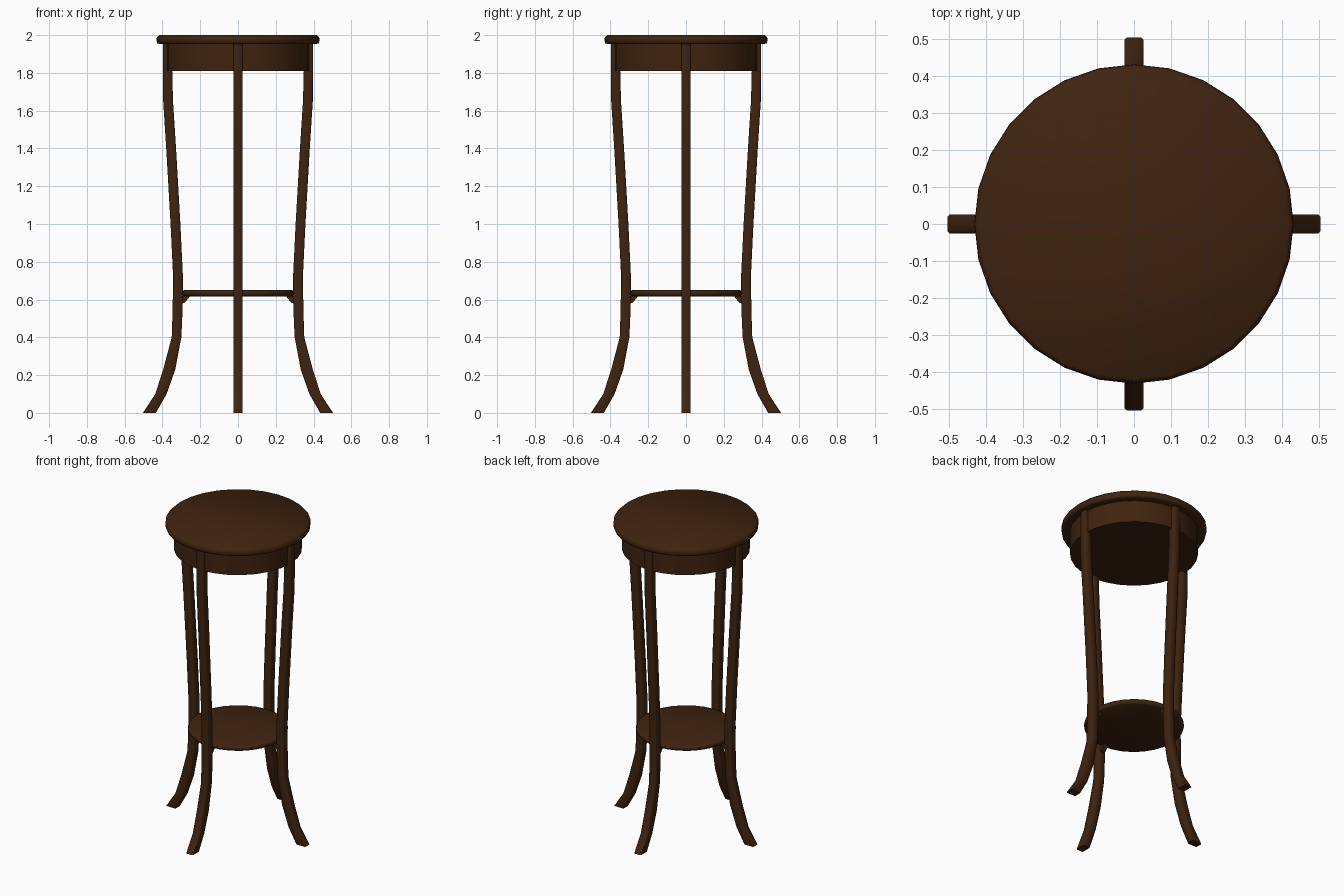
import bpy, bmesh, math
from mathutils import Matrix

if "Cube" in bpy.data.objects:
    bpy.data.objects.remove(bpy.data.objects["Cube"])

wood = bpy.data.materials.new("dark brown wood")
wood.diffuse_color = (0.050, 0.017, 0.005, 1)
wood.use_nodes = True
wood.node_tree.nodes["Principled BSDF"].inputs["Base Color"].default_value = wood.diffuse_color


def finish(bm, name, angle=40):
    bmesh.ops.remove_doubles(bm, verts=bm.verts, dist=1e-5)
    bmesh.ops.recalc_face_normals(bm, faces=bm.faces)
    me = bpy.data.meshes.new(name)
    bm.to_mesh(me)
    bm.free()
    me.materials.append(wood)
    ob = bpy.data.objects.new(name, me)
    bpy.context.collection.objects.link(ob)
    bpy.ops.object.select_all(action='DESELECT')
    bpy.context.view_layer.objects.active = ob
    ob.select_set(True)
    bpy.ops.object.shade_smooth_by_angle(angle=math.radians(angle))
    return ob


def lathe(name, profile, n=28):
    """Turn an (r, z) profile round the z axis with end caps."""
    bm = bmesh.new()
    rings = [[bm.verts.new((r * math.cos(2 * math.pi * i / n),
                            r * math.sin(2 * math.pi * i / n), z))
              for i in range(n)] for r, z in profile]
    bm.faces.new(rings[0])
    bm.faces.new(rings[-1])
    for a, b in zip(rings, rings[1:]):
        for i in range(n):
            j = (i + 1) % n
            bm.faces.new((a[i], a[j], b[j], b[i]))
    return finish(bm, name, 60)


# Round top, solid apron and lower shelf
lathe("table_top", [(0.415, 1.953), (0.428, 1.957), (0.431, 1.97),
                    (0.430, 1.988), (0.418, 2.0)])
lathe("apron", [(0.38, 1.81), (0.38, 1.955)])
lathe("shelf", [(0.285, 0.617), (0.293, 0.622), (0.297, 0.634),
                (0.293, 0.646), (0.283, 0.65)])

# Leg outline stations: height, inner radius, outer radius
STATIONS = [(0, 0.435, 0.503), (0.10, 0.378, 0.438), (0.23, 0.332, 0.396),
            (0.40, 0.300, 0.351), (0.55, 0.293, 0.346), (0.73, 0.292, 0.344),
            (1.0, 0.305, 0.357), (1.4, 0.328, 0.380), (1.65, 0.344, 0.396),
            (1.957, 0.352, 0.398)]
W, C = 0.025, 0.005   # half width and corner chamfer


def leg(name, angle):
    bm = bmesh.new()
    rings = []
    for z, a, b in STATIONS:
        pts = [(a + C, -W), (b - C, -W), (b, -W + C), (b, W - C),
               (b - C, W), (a + C, W), (a, W - C), (a, -W + C)]
        rings.append([bm.verts.new((x, y, z)) for x, y in pts])
    for a, b in zip(rings, rings[1:]):
        for i in range(8):
            j = (i + 1) % 8
            bm.faces.new((a[i], a[j], b[j], b[i]))
    bm.faces.new(rings[0])
    bm.faces.new(rings[-1])
    bm.transform(Matrix.Rotation(angle, 4, 'Z'))
    finish(bm, name, 50)


def bracket(name, angle):
    # small wedge supporting the shelf against the leg
    bm = bmesh.new()
    prof = [(0.255, 0.62), (0.262, 0.606), (0.285, 0.582), (0.30, 0.578), (0.30, 0.62)]
    sides = [[bm.verts.new((x, y, z)) for x, z in prof] for y in (-0.016, 0.016)]
    for s in sides:
        bm.faces.new(s)
    for i in range(len(prof)):
        j = (i + 1) % len(prof)
        bm.faces.new((sides[0][i], sides[0][j], sides[1][j], sides[1][i]))
    bm.transform(Matrix.Rotation(angle, 4, 'Z'))
    finish(bm, name)


# Four legs with their brackets
for k, side in enumerate(("right", "back", "left", "front")):
    leg(side + "_leg", k * math.pi / 2)
    bracket(side + "_bracket", k * math.pi / 2)
